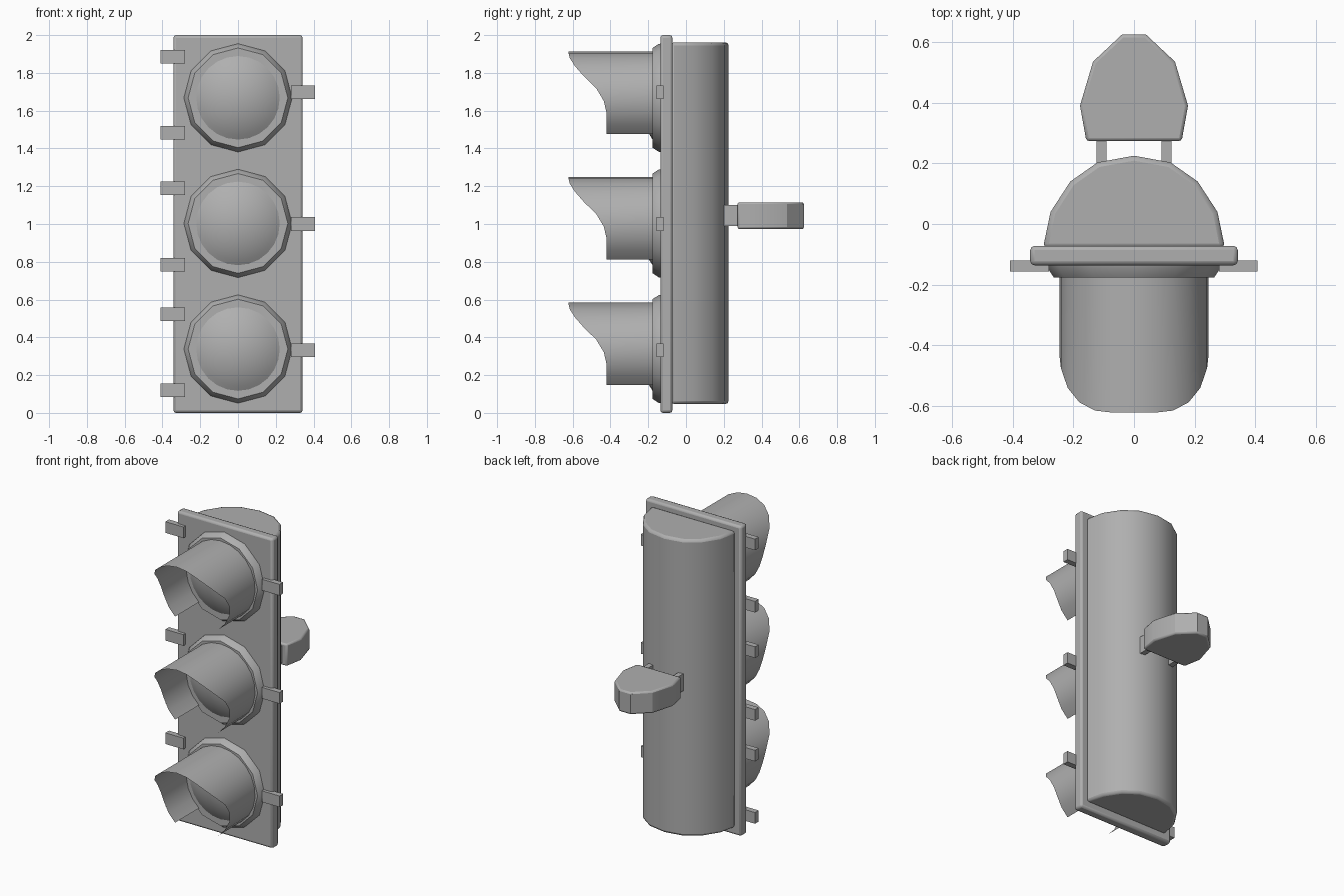
import bpy, bmesh
from math import sin, cos, pi, radians, asin

if "Cube" in bpy.data.objects:
    bpy.data.objects.remove(bpy.data.objects["Cube"])

# Dark grey paint shared by all parts
grey = bpy.data.materials.new("dark_grey")
grey.diffuse_color = (0.43, 0.43, 0.43, 1)
grey.use_nodes = True
grey.node_tree.nodes["Principled BSDF"].inputs["Base Color"].default_value = grey.diffuse_color


def make(name, verts, faces, bevel=0.0, angle=40):
    me = bpy.data.meshes.new(name)
    me.from_pydata(verts, [], faces)
    me.materials.append(grey)
    bm = bmesh.new()
    bm.from_mesh(me)
    bmesh.ops.remove_doubles(bm, verts=bm.verts, dist=1e-5)
    bmesh.ops.recalc_face_normals(bm, faces=bm.faces)
    bm.to_mesh(me)
    bm.free()
    ob = bpy.data.objects.new(name, me)
    bpy.context.collection.objects.link(ob)
    if bevel:
        m = ob.modifiers.new("bevel", 'BEVEL')
        m.width, m.segments, m.limit_method = bevel, 2, 'ANGLE'
        m.angle_limit = radians(60)
    if angle:
        bpy.ops.object.select_all(action='DESELECT')
        ob.select_set(True)
        bpy.context.view_layer.objects.active = ob
        bpy.ops.object.shade_smooth_by_angle(angle=radians(angle))
    return ob


def prism(name, pts, z0, z1, bevel=0.0, angle=60):
    """Extrude an xy outline upwards."""
    n = len(pts)
    verts = [(x, y, z) for z in (z0, z1) for x, y in pts]
    faces = [(i, (i + 1) % n, n + (i + 1) % n, n + i) for i in range(n)]
    faces += [tuple(range(n)), tuple(range(n, 2 * n))]
    return make(name, verts, faces, bevel, angle)


def box(name, x0, x1, y0, y1, z0, z1, bevel=0.0):
    return prism(name, [(x0, y0), (x1, y0), (x1, y1), (x0, y1)], z0, z1,
                 bevel, 60 if bevel else 0)


def lathe(name, profile, n, zc, angle):
    """Revolve (radius, y) points about the y direction at height zc."""
    verts = [(r * sin(2 * pi * i / n), y, zc + r * cos(2 * pi * i / n))
             for r, y in profile for i in range(n)]
    faces = [(k * n + i, k * n + (i + 1) % n, (k + 1) * n + (i + 1) % n, (k + 1) * n + i)
             for k in range(len(profile) - 1) for i in range(n)]
    return make(name, verts, faces, 0, angle)


def mirrored(half):
    """Close an outline given its right half, front to back."""
    return half + [(-x, y) for x, y in reversed(half) if x > 0]


# Front plate and rounded rear housing
box("front_plate", -0.342, 0.342, -0.136, -0.072, 0, 2, 0.014)
prism("rear_housing", mirrored([(0.30, -0.08), (0.275, 0.04), (0.21, 0.14),
                                (0.12, 0.203), (0, 0.225)]), 0.047, 1.962, 0.016)

# Front edge of the visor, from the tip down to the lower corner
edge = [-0.622, -0.622, -0.615, -0.588, -0.54, -0.475, -0.435, -0.42, -0.42, -0.42]

for k, zc in enumerate((1.668, 1.003, 0.338), 1):
    # Bevelled twelve-sided bezel
    lathe(f"bezel_{k}", [(0.288, -0.13), (0.285, -0.145), (0.264, -0.177), (0.215, -0.177)],
          12, zc, 50)
    # Domed lens: a shallow spherical cap
    R, rim = 0.40, asin(0.232 / 0.40)
    dome = [(R * sin(rim * (6 - a) / 6), -0.17 - R * (cos(rim * (6 - a) / 6) - cos(rim)))
            for a in range(7)]
    lathe(f"lens_{k}", dome, 24, zc, 60)
    # Thin hood, open underneath
    verts = []
    for i in range(-9, 10):
        a = radians(141) * i / 9
        x, z = 0.246 * sin(a), zc + 0.246 * cos(a)
        verts += [(x, -0.165, z), (x, edge[abs(i)], z)]
    make(f"visor_{k}", verts, [(2 * i, 2 * i + 1, 2 * i + 3, 2 * i + 2) for i in range(18)])

# Hinges on the left, latches on the right
for k, z in enumerate((1.885, 1.483, 1.19, 0.785, 0.522, 0.12), 1):
    box(f"hinge_{k}", -0.409, -0.28, -0.157, -0.12, z - 0.036, z + 0.036)
for k, z in enumerate((1.698, 1.0, 0.332), 1):
    box(f"latch_{k}", 0.28, 0.407, -0.157, -0.12, z - 0.036, z + 0.036)

# Rear mounting bracket with two arms
prism("mount_bracket", mirrored([(0.157, 0.273), (0.178, 0.39), (0.135, 0.535),
                                 (0.04, 0.624)]), 0.973, 1.115, 0.01, 30)
for s, side in ((-1, "left"), (1, "right")):
    x = s * 0.107
    box(f"mount_arm_{side}", x - 0.017, x + 0.017, 0.19, 0.285, 0.99, 1.10)
